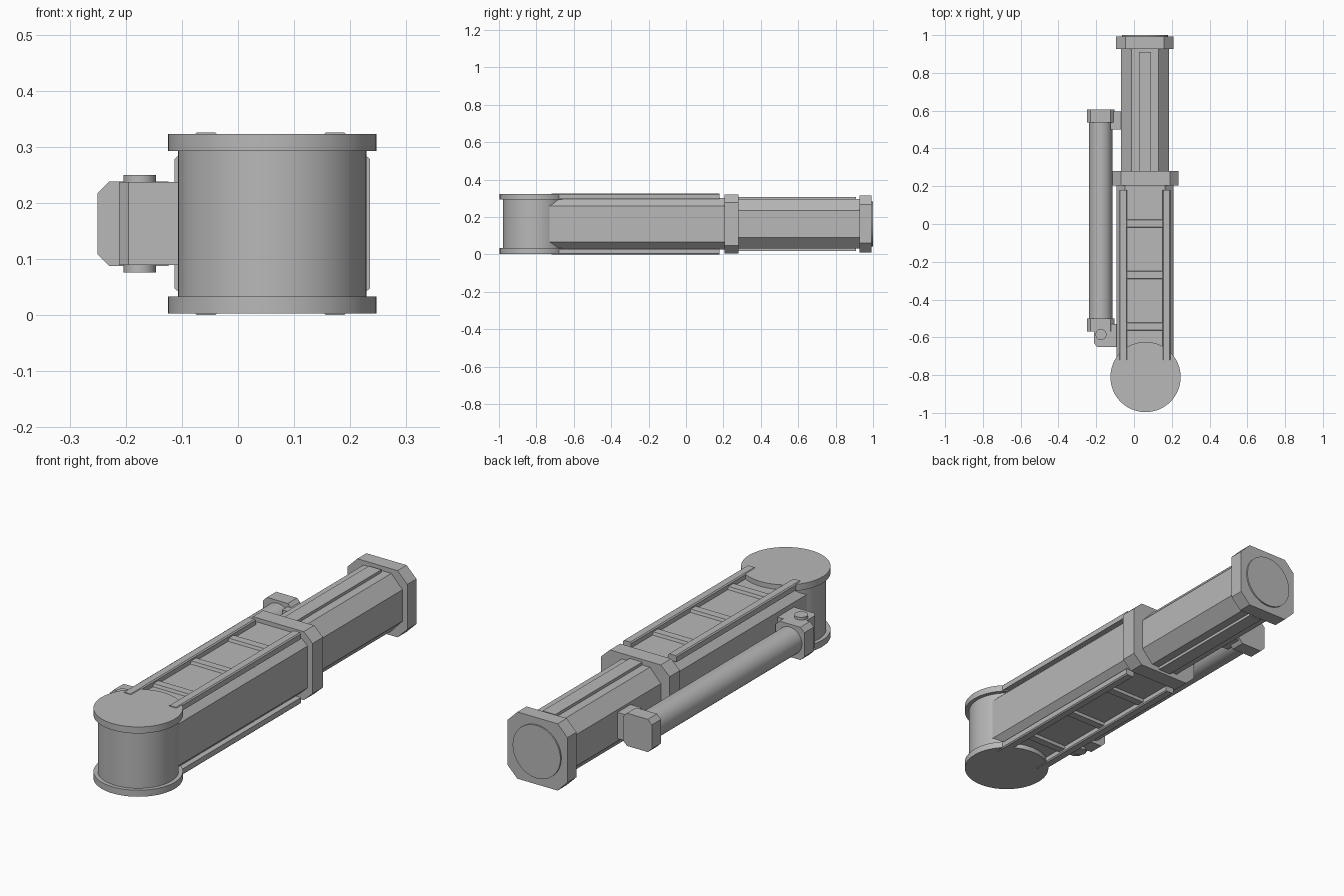
import bpy
import bmesh
import math
from mathutils import Matrix

cube = bpy.data.objects.get("Cube")
if cube:
    bpy.data.objects.remove(cube, do_unlink=True)

grey = bpy.data.materials.new("plain grey")
grey.use_nodes = True
colour = (0.48, 0.48, 0.48, 1)
grey.diffuse_color = colour
grey.node_tree.nodes["Principled BSDF"].inputs["Base Color"].default_value = colour

AX, AZ = 0.058, 0.163      # centre line of the arm
PX = -0.176                # centre line of the side piston


def finish(name, bm):
    bmesh.ops.recalc_face_normals(bm, faces=bm.faces)
    mesh = bpy.data.meshes.new(name)
    bm.to_mesh(mesh)
    bm.free()
    mesh.materials.append(grey)
    obj = bpy.data.objects.new(name, mesh)
    bpy.context.collection.objects.link(obj)
    return obj


def extrude(name, points, offset):
    """Extrude a closed outline of 3D points by an offset."""
    bm = bmesh.new()
    face = bm.faces.new([bm.verts.new(p) for p in points])
    moved = bmesh.ops.extrude_face_region(bm, geom=[face])["geom"]
    verts = [v for v in moved if isinstance(v, bmesh.types.BMVert)]
    bmesh.ops.translate(bm, verts=verts, vec=offset)
    if not any(face in e.link_faces for e in face.edges if len(e.link_faces) == 2):
        bm.faces.new([v for v in face.verts])
    return finish(name, bm)


def octagon(name, cx, hw, hh, cut_x, cut_z, y0, y1):
    """Chamfered bar running along y."""
    quarter = [(hw, hh - cut_z), (hw - cut_x, hh)]
    outline = quarter + [(-x, z) for x, z in reversed(quarter)]
    outline += [(-x, -z) for x, z in outline]
    return extrude(name, [(cx + x, y0, AZ + z) for x, z in outline], (0, y1 - y0, 0))


def box(name, x0, x1, y0, y1, z0, z1):
    return extrude(name, [(x0, y0, z0), (x1, y0, z0), (x1, y1, z0), (x0, y1, z0)],
                   (0, 0, z1 - z0))


def cylinder(name, centre, radius, depth, along_y=False):
    bm = bmesh.new()
    turn = Matrix.Rotation(math.pi / 2, 4, "X") if along_y else Matrix()
    bmesh.ops.create_cone(bm, cap_ends=True, segments=64, radius1=radius, radius2=radius,
                          depth=depth, matrix=Matrix.Translation(centre) @ turn)
    obj = finish(name, bm)
    bpy.ops.object.select_all(action="DESELECT")
    bpy.context.view_layer.objects.active = obj
    obj.select_set(True)
    bpy.ops.object.shade_smooth_by_angle(angle=math.radians(30))
    return obj


# Pivot drum and its flanges
cylinder("pivot_drum", (AX + 0.003, -0.81, AZ), 0.168, 0.29)
for side, label in ((1, "top"), (-1, "bottom")):
    cylinder(label + "_drum_flange", (AX + 0.003, -0.81, AZ + side * 0.145), 0.186, 0.03)

# Telescoping tubes, collar and end cap
octagon("outer_tube", AX, 0.151, 0.138, 0.045, 0.042, -0.80, 0.22)
octagon("collar", AX + 0.003, 0.174, 0.157, 0.045, 0.042, 0.205, 0.28)
octagon("inner_tube", AX, 0.127, 0.132, 0.056, 0.06, 0.20, 0.94)
octagon("end_cap", AX, 0.152, 0.153, 0.05, 0.05, 0.927, 0.993)
cylinder("end_disc", (AX, 0.99, AZ), 0.121, 0.02, along_y=True)

# Rails, rungs and strips on the upper and lower faces
for side, label in ((1, "top"), (-1, "bottom")):
    def layer(name, x0, x1, y0, y1, low, high):
        return box(label + name, x0, x1, y0, y1, AZ + side * low, AZ + side * high)

    for mirror, hand in ((-1, "_right"), (1, "_left")):
        centre = AX + mirror * 0.115
        outline = [(-0.021, 0.134), (-0.021, 0.158), (-0.016, 0.163),
                   (0.016, 0.163), (0.021, 0.158), (0.021, 0.134)]
        extrude(label + hand + "_rail",
                [(centre + x, -0.72, AZ + side * z) for x, z in outline], (0, 0.9, 0))
    for i in range(3):
        y = 0.0025 - i * 0.2725
        profile = [(-0.023, 0.136), (-0.018, 0.151), (0.018, 0.151), (0.023, 0.136)]
        extrude(f"{label}_rung_{i + 1}",
                [(AX - 0.1, y + dy, AZ + side * z) for dy, z in profile], (0.2, 0, 0))
    layer("_inner_strip", AX - 0.032, AX + 0.032, 0.27, 0.91, 0.128, 0.145)

# Side piston with its end blocks
cylinder("piston_barrel", (PX, 0.02, AZ), 0.062, 1.06, along_y=True)
octagon("piston_rear_block", PX - 0.001, 0.073, 0.075, 0.02, 0.02, 0.538, 0.605)
octagon("piston_front_block", PX - 0.001, 0.073, 0.075, 0.02, 0.02, -0.57, -0.5)

# Mounts joining the piston to the arm
box("rear_mount", -0.125, -0.06, 0.5, 0.595, AZ - 0.06, AZ + 0.06)
extrude("front_mount",
        [(-0.212, -0.53, AZ - 0.074), (-0.212, -0.632, AZ - 0.074),
         (-0.195, -0.65, AZ - 0.074), (-0.08, -0.65, AZ - 0.074),
         (-0.08, -0.53, AZ - 0.074)], (0, 0, 0.148))
cylinder("mount_pin", (PX + 0.001, -0.585, AZ), 0.029, 0.174)
